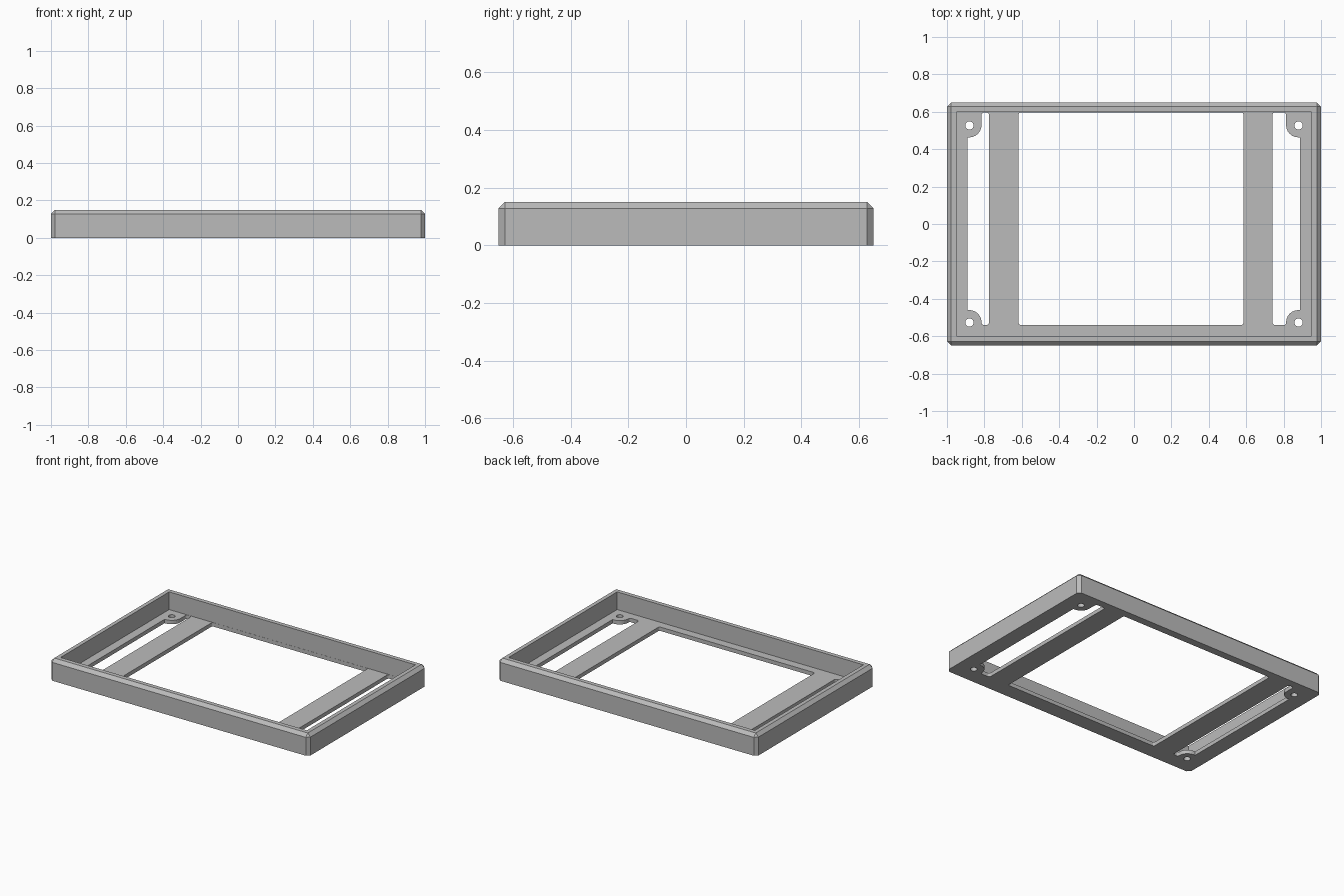
import bpy, bmesh, math
from mathutils import Vector

cube = bpy.data.objects.get("Cube")
if cube:
    bpy.data.objects.remove(cube, do_unlink=True)

HX, HY, HEIGHT = 1.0, 0.65, 0.15     # outer half sizes and height
IX, IY = 0.95, 0.598                 # inner half sizes of the rim
FLOOR, CH = 0.027, 0.022             # floor thickness, chamfer
FRONT, BACK = -0.54, 0.597           # ends of the floor openings


def rounded(points, steps=6):
    """Outline from (x, y, radius) corners, each rounded by its radius."""
    out = []
    for i, (x, y, r) in enumerate(points):
        p = Vector((x, y))
        a = (Vector(points[i - 1][:2]) - p).normalized()
        b = (Vector(points[(i + 1) % len(points)][:2]) - p).normalized()
        if r == 0:
            out.append(p)
            continue
        centre = p + (a + b) * r     # corners are all square
        for k in range(steps + 1):
            t = k / steps * math.pi / 2
            out.append(centre - b * r * math.cos(t) - a * r * math.sin(t))
    return out


def slot(side, bar, tab, edge):
    """Side opening that steps around the two screw tabs."""
    corners = [(bar, FRONT, 0.015), (tab, FRONT, 0.012), (tab, -0.46, 0.066),
               (edge, -0.46, 0), (edge, 0.463, 0), (tab, 0.463, 0.066),
               (tab, BACK, 0.015), (bar, BACK, 0.015)]
    return rounded([(side * x, y, r) for x, y, r in corners])


def circle(cx, cy, r, n=24):
    return [Vector((cx + r * math.cos(2 * math.pi * k / n),
                    cy + r * math.sin(2 * math.pi * k / n))) for k in range(n)]


def rect8(x, y, c):
    """Rectangle with eight corners, cut by c."""
    return [Vector(p) for p in ((x, y - c), (x - c, y), (c - x, y), (-x, y - c),
                                (-x, c - y), (c - x, -y), (x - c, -y), (x, c - y))]


bm = bmesh.new()


def loop(points, z):
    verts = [bm.verts.new((p.x, p.y, z)) for p in points]
    edges = [bm.edges.new((v, verts[(i + 1) % len(verts)])) for i, v in enumerate(verts)]
    return verts, edges


def bridge(a, b):
    n = len(a[0])
    for i in range(n):
        j = (i + 1) % n
        bm.faces.new((a[0][i], a[0][j], b[0][j], b[0][i]))


# Rim: chamfered outside, flat top, straight inside wall
rim = [loop(rect8(HX, HY, CH), 0), loop(rect8(HX, HY, CH), HEIGHT - CH),
       loop(rect8(HX - CH, HY - CH, 0), HEIGHT),
       loop(rect8(IX, IY, 0), HEIGHT), loop(rect8(IX, IY, 0), FLOOR)]
for lower, upper in zip(rim, rim[1:]):
    bridge(lower, upper)

# Openings: central window, two slots, four screw holes
openings = [rounded([(-0.617, FRONT, 0.012), (0.585, FRONT, 0.012),
                     (0.585, BACK, 0.012), (-0.617, BACK, 0.012)]),
            slot(-1, 0.775, 0.815, 0.89), slot(1, 0.74, 0.813, 0.888)]
openings += [circle(x, y, 0.022) for x in (-0.88, 0.88) for y in (-0.527, 0.527)]
under, over = list(rim[0][1]), list(rim[-1][1])
for outline in openings:
    low, high = loop(outline, 0), loop(outline, FLOOR)
    bridge(low, high)
    under += low[1]
    over += high[1]

# Floor, both sides
for edges in (under, over):
    bmesh.ops.triangle_fill(bm, edges=edges, use_beauty=True, normal=(0, 0, 1))
bmesh.ops.remove_doubles(bm, verts=bm.verts, dist=0.00001)
bmesh.ops.recalc_face_normals(bm, faces=bm.faces)

mesh = bpy.data.meshes.new("tray_frame")
bm.to_mesh(mesh)
bm.free()
frame = bpy.data.objects.new("tray_frame", mesh)
bpy.context.collection.objects.link(frame)

grey = bpy.data.materials.new("light_grey")
grey.use_nodes = True
colour = (0.5, 0.5, 0.5, 1)
grey.diffuse_color = colour
grey.node_tree.nodes["Principled BSDF"].inputs["Base Color"].default_value = colour
mesh.materials.append(grey)
